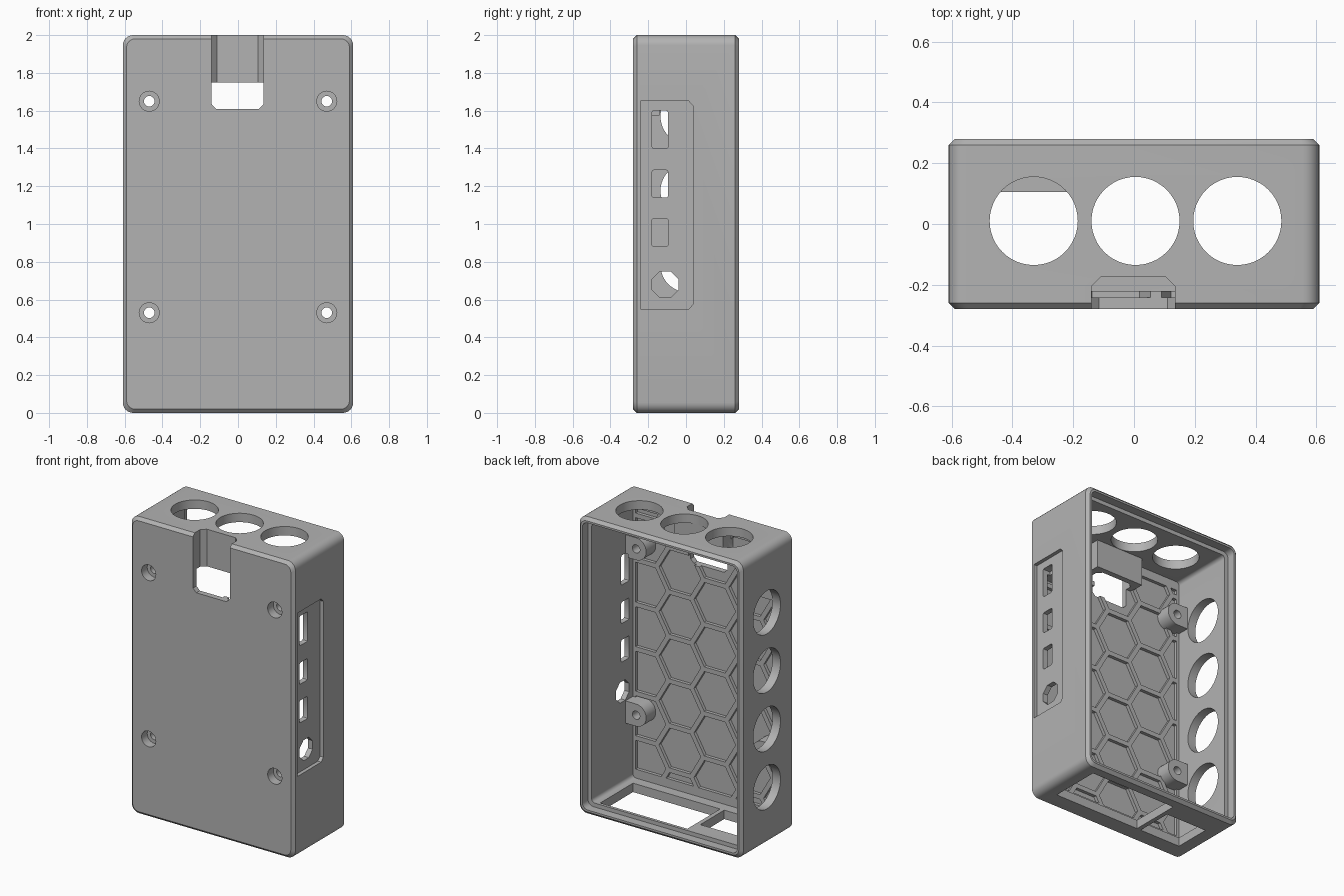
import bpy, bmesh, math

if "Cube" in bpy.data.objects:
    bpy.data.objects.remove(bpy.data.objects["Cube"])

grey = bpy.data.materials.new("plain_grey")
grey.use_nodes = True
colour = (0.45, 0.45, 0.45, 1)
grey.diffuse_color = colour
grey.node_tree.nodes["Principled BSDF"].inputs["Base Color"].default_value = colour


def place(axis, u, v, w):
    return {"x": (w, u, v), "y": (u, w, v), "z": (u, v, w)}[axis]


def loft(bm, axis, sections):
    """Closed solid through (position, outline) sections."""
    rings = [[bm.verts.new(place(axis, u, v, w)) for u, v in pts] for w, pts in sections]
    n = len(rings[0])
    for a, b in zip(rings, rings[1:]):
        for i in range(n):
            j = (i + 1) % n
            bm.faces.new((a[i], a[j], b[j], b[i]))
    bm.faces.new(rings[0][::-1])
    bm.faces.new(rings[-1])


def prism(bm, axis, pts, a, b):
    loft(bm, axis, [(a, pts), (b, pts)])


def circle(u, v, r, n=48, turn=0.0):
    angles = [turn + math.tau * i / n for i in range(n)]
    return [(u + r * math.cos(a), v + r * math.sin(a)) for a in angles]


def rect(u0, u1, v0, v1, r=0.0, steps=6):
    if r == 0:
        return [(u0, v0), (u1, v0), (u1, v1), (u0, v1)]
    pts = []
    corners = [(u1 - r, v1 - r), (u0 + r, v1 - r), (u0 + r, v0 + r), (u1 - r, v0 + r)]
    for k, (u, v) in enumerate(corners):
        for i in range(steps + 1):
            a = (k + i / steps) * math.pi / 2
            pts.append((u + r * math.cos(a), v + r * math.sin(a)))
    return pts


def shell_outline(inset):
    return rect(-0.61 + inset, 0.61 - inset, inset, 2 - inset, 0.055 - inset * 0.5)


def finish(bm, name):
    bmesh.ops.recalc_face_normals(bm, faces=bm.faces)
    mesh = bpy.data.meshes.new(name)
    bm.to_mesh(mesh)
    bm.free()
    mesh.materials.append(grey)
    obj = bpy.data.objects.new(name, mesh)
    bpy.context.collection.objects.link(obj)
    return obj


def combine(target, bm, operation="DIFFERENCE"):
    """Apply a boolean, then discard the helper."""
    helper = bm if isinstance(bm, bpy.types.Object) else finish(bm, "helper")
    mod = target.modifiers.new("combine", "BOOLEAN")
    mod.operation, mod.solver, mod.object = operation, "EXACT", helper
    bpy.context.view_layer.objects.active = target
    bpy.ops.object.modifier_apply(modifier=mod.name)
    bpy.data.objects.remove(helper)


# Outer shell with chamfered front and back edges
bm = bmesh.new()
loft(bm, "y", [(-0.28, shell_outline(0.02)), (-0.26, shell_outline(0)),
               (0.26, shell_outline(0)), (0.28, shell_outline(0.02))])
case = finish(bm, "case_shell")

# Cavity open at the back, with a stepped lip
for inset, start in ((0.06, -0.22), (0.033, 0.22)):
    bm = bmesh.new()
    prism(bm, "y", shell_outline(inset), start, 0.4)
    combine(case, bm)

# Honeycomb pockets on the inside of the front wall
bm = bmesh.new()
for col in range(-3, 3):
    for row in range(-5, 3):
        x = 0.2 + 0.26 * col
        z = 1.53 + 0.3 * row + 0.15 * (col % 2)
        prism(bm, "y", circle(x, z, 0.155, 6), -0.242, -0.2)
honeycomb = finish(bm, "honeycomb")
bm = bmesh.new()
prism(bm, "y", rect(-0.53, 0.53, 0.12, 1.88), -0.3, -0.1)
combine(honeycomb, bm, "INTERSECT")
combine(case, honeycomb)

# Screw bosses and the shroud behind the top notch
screws = [(s * 0.47, z) for s in (-1, 1) for z in (0.53, 1.65)]
bm = bmesh.new()
for x, z in screws:
    s = 1 if x > 0 else -1
    arc = [math.pi / 2 + math.pi * i / 16 for i in range(17)]
    pts = [(x + s * 0.075 * math.cos(a), z + 0.075 * math.sin(a)) for a in arc]
    pts += [(s * 0.58, z - 0.075), (s * 0.58, z + 0.075)]
    prism(bm, "y", pts, -0.26, -0.14)
prism(bm, "z", rect(-0.18, 0.18, -0.255, -0.137), 1.75, 1.97)
combine(case, bm, "UNION")

# Openings that pass through the walls
bm = bmesh.new()
for x in (-0.33, 0.005, 0.34):
    prism(bm, "z", circle(x, 0.01, 0.145), 1.9, 2.1)
for i in range(4):
    prism(bm, "x", circle(0.01, 0.39 + 0.393 * i, 0.145), -0.7, -0.53)
for x, z in screws:
    prism(bm, "y", circle(x, z, 0.028, 24), -0.4, -0.1)
for z0, z1 in ((1.4, 1.6), (1.14, 1.285), (0.88, 1.03)):
    prism(bm, "x", rect(-0.18, -0.095, z0, z1, 0.01, 2), 0.53, 0.7)
prism(bm, "x", circle(-0.11, 0.68, 0.075, 8, math.pi / 8), 0.53, 0.7)
prism(bm, "z", rect(-0.15, 0.5, -0.15, 0.2), -0.1, 0.1)
prism(bm, "z", rect(-0.49, -0.18, -0.15, 0.105), -0.1, 0.1)
combine(case, bm)

# Notch channel at the top of the front
bm = bmesh.new()
notch = [(-0.14, -0.4), (0.135, -0.4), (0.135, -0.205), (0.105, -0.175),
         (-0.11, -0.175), (-0.14, -0.205)]
low = [(max(-0.115, min(0.11, x)), y) for x, y in notch]
loft(bm, "z", [(1.61, low), (1.635, notch), (2.1, notch)])
combine(case, bm)

# Port recess on the left side and counterbores for the screws
bm = bmesh.new()
recess = [(-0.24, 0.55), (0.015, 0.55), (0.037, 0.575), (0.037, 1.625),
          (0.015, 1.65), (-0.24, 1.65)]
prism(bm, "x", recess, 0.585, 0.7)
for x, z in screws:
    prism(bm, "y", circle(x, z, 0.053, 32), -0.4, -0.22)
combine(case, bm)

# Smooth the rounded corners and holes, keep the edges sharp
bpy.ops.object.select_all(action="DESELECT")
case.select_set(True)
bpy.context.view_layer.objects.active = case
bpy.ops.object.shade_smooth_by_angle(angle=math.radians(30))
